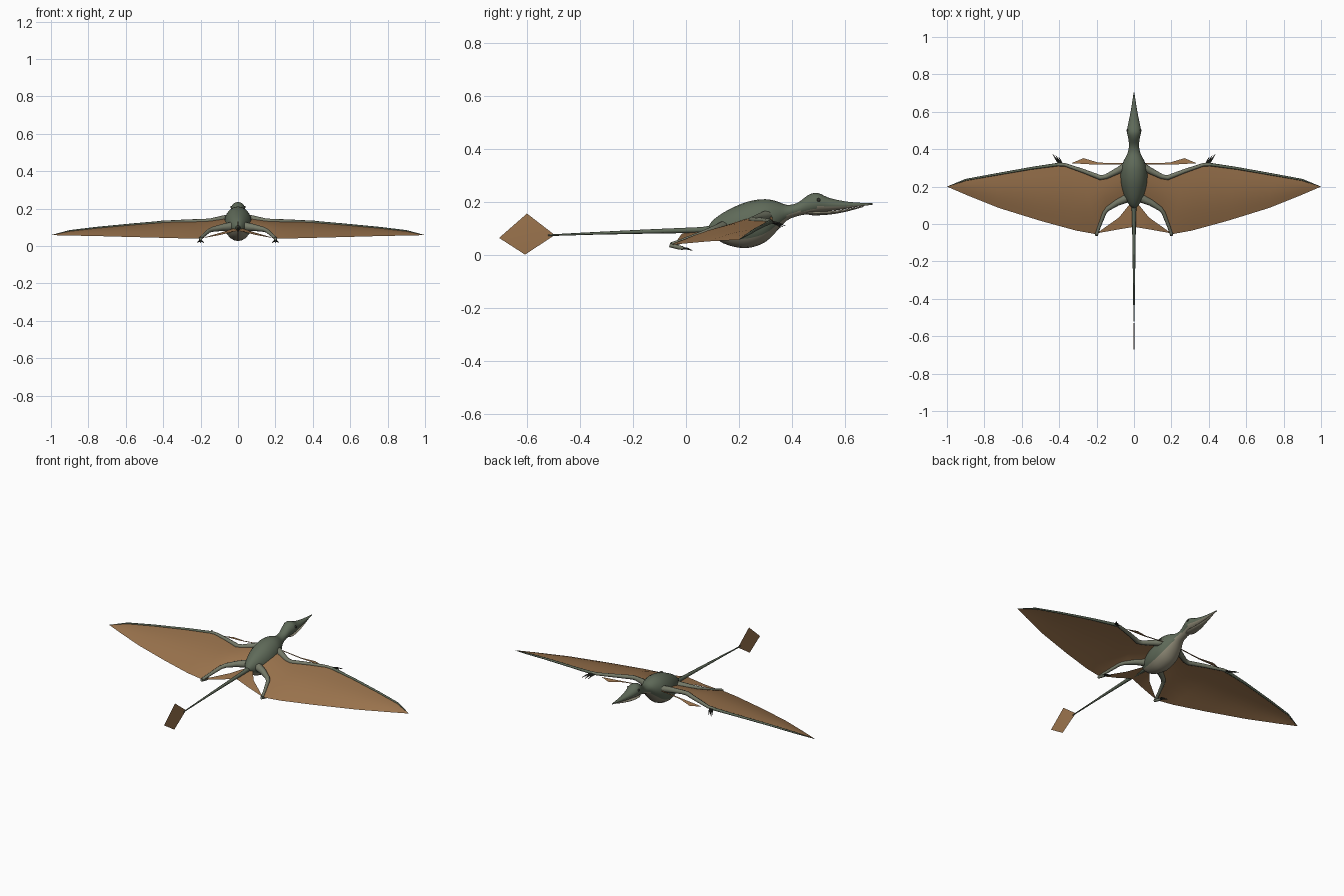
import bpy, bmesh, math
from mathutils import Vector


def material(name, rgb):
    m = bpy.data.materials.new(name)
    m.diffuse_color = (*rgb, 1)
    return m


GREEN = material("grey_green_skin", (0.115, 0.145, 0.10))
PALE = material("pale_underside", (0.27, 0.25, 0.18))
LIMB = material("limb_skin", (0.18, 0.195, 0.14))
BROWN = material("brown_membrane", (0.33, 0.175, 0.075))
DARK = material("dark_claw", (0.03, 0.032, 0.025))


def make(name, verts, faces, mats, rule=None, mirror=False, angle=50):
    me = bpy.data.meshes.new(name)
    me.from_pydata([tuple(v) for v in verts], [], faces)
    bm = bmesh.new()
    bm.from_mesh(me)
    bmesh.ops.remove_doubles(bm, verts=bm.verts, dist=0.0002)
    bmesh.ops.recalc_face_normals(bm, faces=bm.faces)
    bm.normal_update()
    for f in bm.faces:
        f.material_index = rule(f) if rule else 0
    bm.to_mesh(me)
    bm.free()
    for m in mats:
        me.materials.append(m)
    ob = bpy.data.objects.new(name, me)
    bpy.context.collection.objects.link(ob)
    if mirror:
        ob.modifiers.new("Mirror", 'MIRROR').use_clip = True
    bpy.ops.object.select_all(action='DESELECT')
    ob.select_set(True)
    bpy.context.view_layer.objects.active = ob
    bpy.ops.object.shade_smooth_by_angle(angle=math.radians(angle))
    return ob


def bridge(rows, n, closed):
    """Quads between successive rows of n vertices."""
    faces = []
    for i in range(rows - 1):
        for j in range(n if closed else n - 1):
            k = (j + 1) % n
            faces.append((i * n + j, i * n + k, (i + 1) * n + k, (i + 1) * n + j))
    return faces


def smooth_path(pts, steps):
    """Catmull-Rom resampling of tuples of any size."""
    p = [pts[0]] + list(pts) + [pts[-1]]
    out = []
    for i in range(1, len(p) - 2):
        for s in range(steps):
            t = s / steps
            out.append(tuple(0.5 * (2 * b + (c - a) * t + (2 * a - 5 * b + 4 * c - d) * t * t
                                    + (3 * b - a - 3 * c + d) * t ** 3)
                             for a, b, c, d in zip(*p[i - 1:i + 3])))
    return out + [tuple(pts[-1])]


def loft_y(name, sections, mats, rule=None, n=20):
    """Oval sections (y, bottom, top, half width) skinned along y."""
    verts = []
    secs = smooth_path(sections, 3)
    for y, lo, hi, w in secs:
        for j in range(n):
            a = 2 * math.pi * j / n
            verts.append((w * math.cos(a), y, (lo + hi) / 2 + (hi - lo) / 2 * math.sin(a)))
    faces = bridge(len(secs), n, True)
    faces += [tuple(range(n)), tuple(range(len(verts) - n, len(verts)))]
    return make(name, verts, faces, mats, rule)


def tube(name, path, mat, mirror=True, n=8):
    """Tapered limb through (x, y, z, radius) points."""
    pts = [Vector(p[:3]) for p in path]
    verts = []
    for i, p in enumerate(pts):
        t = (pts[min(i + 1, len(pts) - 1)] - pts[max(i - 1, 0)]).normalized()
        side = t.cross(Vector((0, 0, 1))).normalized()
        up = side.cross(t)
        for j in range(n):
            a = 2 * math.pi * j / n
            verts.append(p + path[i][3] * (side * math.cos(a) + up * math.sin(a)))
    faces = bridge(len(pts), n, True)
    faces += [tuple(range(n)), tuple(range(len(verts) - n, len(verts)))]
    return make(name, verts, faces, [mat], mirror=mirror)


def under(f):
    return 1 if f.normal.z < -0.45 else 0


# Body, neck, head and upper beak
loft_y("body_and_head", [
    (0.085, 0.095, 0.108, 0.006), (0.10, 0.075, 0.13, 0.024), (0.14, 0.045, 0.16, 0.048),
    (0.20, 0.028, 0.19, 0.068), (0.25, 0.030, 0.206, 0.074), (0.30, 0.050, 0.211, 0.070),
    (0.34, 0.088, 0.204, 0.054), (0.38, 0.130, 0.190, 0.034), (0.42, 0.147, 0.197, 0.027),
    (0.46, 0.155, 0.226, 0.031), (0.495, 0.160, 0.235, 0.038), (0.54, 0.166, 0.216, 0.030),
    (0.60, 0.174, 0.203, 0.018), (0.65, 0.183, 0.198, 0.010), (0.703, 0.190, 0.196, 0.002)],
    [GREEN, PALE], under)

# Lower jaw
loft_y("lower_jaw", [
    (0.45, 0.156, 0.166, 0.012), (0.48, 0.150, 0.166, 0.027), (0.54, 0.153, 0.166, 0.023),
    (0.60, 0.163, 0.173, 0.013), (0.67, 0.182, 0.186, 0.003)], [PALE], n=12)

# Eyes
bm = bmesh.new()
bmesh.ops.create_uvsphere(bm, u_segments=10, v_segments=8, radius=0.007)
make("eye", [v.co + Vector((0.034, 0.50, 0.208)) for v in bm.verts],
     [tuple(v.index for v in f.verts) for f in bm.faces], [DARK], mirror=True)
bm.free()

# Tail: fleshy root, thin whip and upright diamond vane
tube("tail", [(0, 0.12, 0.098, 0.018), (0, 0.06, 0.095, 0.011), (0, -0.15, 0.089, 0.008),
              (0, -0.35, 0.082, 0.005), (0, -0.52, 0.075, 0.003)], GREEN, mirror=False)
vane = [(0, -0.705, 0.065), (0, -0.60, 0.157), (0, -0.495, 0.076), (0, -0.607, 0.002),
        (0.004, -0.60, 0.075), (-0.004, -0.60, 0.075)]
make("tail_vane", vane, [(i, (i + 1) % 4, c) for i in range(4) for c in (4, 5)], [BROWN])

# Wing membrane: skin between leading and trailing edges
lead = [(0.05, 0.30, 0.150), (0.17, 0.245, 0.132), (0.27, 0.28, 0.130), (0.38, 0.318, 0.127),
        (0.55, 0.297, 0.114), (0.75, 0.262, 0.096), (0.90, 0.235, 0.079), (1.0, 0.20, 0.058)]
trail = [(0.05, 0.13, 0.100), (0.145, 0.075, 0.082), (0.20, -0.055, 0.040), (0.31, -0.035, 0.041),
         (0.50, 0.017, 0.046), (0.72, 0.085, 0.052), (0.90, 0.157, 0.056), (1.0, 0.20, 0.058)]
COLS = 8
verts = []
for a, b in zip(lead, trail):
    for j in range(COLS):
        t = j / (COLS - 1)
        p = Vector(a).lerp(Vector(b), t)
        p.z += 0.05 * (a[1] - b[1]) * math.sin(math.pi * t)
        verts.append(p)
make("wing_membrane", verts, bridge(len(lead), COLS, False), [BROWN], mirror=True)

# Small membrane ahead of the arm
make("front_membrane", [(0.05, 0.325, 0.145), (0.19, 0.328, 0.130), (0.27, 0.352, 0.120),
                        (0.335, 0.325, 0.122), (0.20, 0.317, 0.130), (0.05, 0.317, 0.145)],
     [(0, 1, 4, 5), (1, 2, 3, 4)], [BROWN], mirror=True)

# Membrane between the legs
make("tail_membrane", [(0, 0.11, 0.095), (0.02, 0.11, 0.095), (0.08, 0.035, 0.075),
                       (0.20, -0.05, 0.040), (0.10, -0.032, 0.058), (0, -0.015, 0.082)],
     [(0, 1, 2, 5), (2, 3, 4), (2, 4, 5)], [BROWN], mirror=True)

# Arm and long wing finger
tube("arm", [(0.035, 0.315, 0.150, 0.022), (0.08, 0.288, 0.145, 0.018), (0.15, 0.253, 0.134, 0.013),
             (0.18, 0.248, 0.132, 0.013), (0.27, 0.283, 0.131, 0.011), (0.37, 0.317, 0.128, 0.009),
             (0.41, 0.318, 0.126, 0.009)], LIMB)
tube("wing_finger", [(0.40, 0.319, 0.126, 0.009), (0.55, 0.298, 0.115, 0.007),
                     (0.75, 0.263, 0.097, 0.006), (0.90, 0.236, 0.080, 0.005),
                     (0.998, 0.20, 0.058, 0.001)], GREEN)

# Hand claws
for i, tip in enumerate([(0.435, 0.375, 0.110), (0.418, 0.366, 0.106), (0.402, 0.358, 0.104)]):
    root = Vector((0.40 - 0.008 * i, 0.32, 0.125))
    mid = root.lerp(Vector(tip), 0.55) + Vector((0, 0, 0.004))
    tube("hand_claw", [(*root, 0.005), (*mid, 0.004), (*tip, 0.0008)], DARK, n=6)

# Legs
tube("leg", [(0.035, 0.14, 0.105, 0.024), (0.09, 0.115, 0.098, 0.018), (0.14, 0.082, 0.088, 0.013),
             (0.158, 0.06, 0.080, 0.011), (0.185, -0.01, 0.055, 0.009),
             (0.20, -0.055, 0.040, 0.009)], LIMB)

# Feet with three toes
tube("foot", [(0.20, -0.062, 0.038, 0.008), (0.20, -0.03, 0.030, 0.008),
              (0.20, -0.01, 0.026, 0.007)], LIMB)
for dx in (-0.018, 0, 0.018):
    tube("toe", [(0.20, -0.015, 0.027, 0.005), (0.20 + dx * 0.6, 0.007, 0.024, 0.004),
                 (0.20 + dx, 0.024, 0.017, 0.001)], DARK, n=6)
